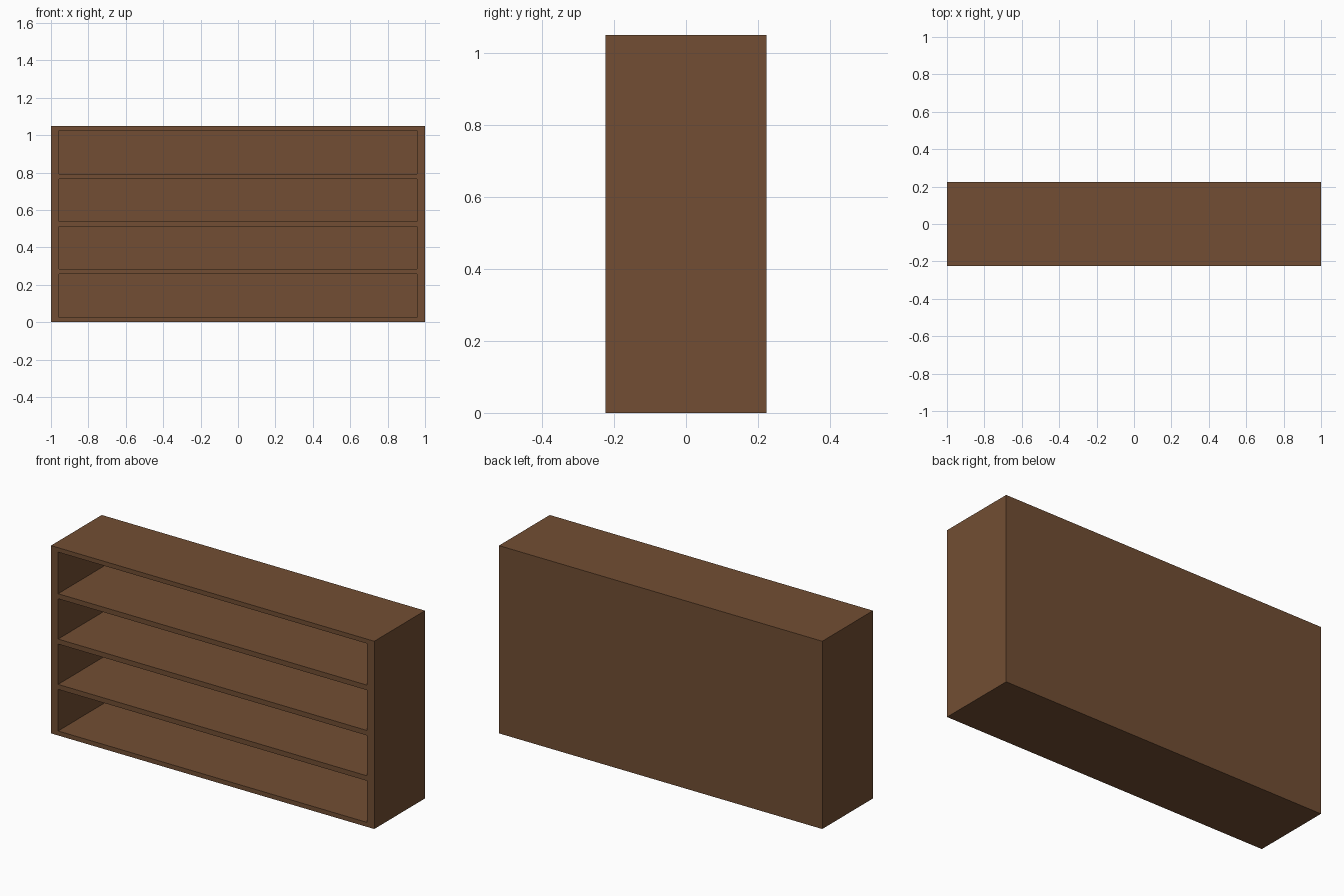
import bpy, bmesh
from mathutils import Matrix

if "Cube" in bpy.data.objects:
    bpy.data.objects.remove(bpy.data.objects["Cube"])

W, D, H = 2.0, 0.448, 1.05          # overall size
SIDE, SLAB, BACK = 0.044, 0.025, 0.025   # panel thicknesses

wood = bpy.data.materials.new("brown wood")
wood.diffuse_color = (0.168, 0.076, 0.033, 1.0)
wood.use_nodes = True
wood.node_tree.nodes["Principled BSDF"].inputs["Base Color"].default_value = wood.diffuse_color


def box_mesh(size, centre):
    bm = bmesh.new()
    bmesh.ops.create_cube(bm, size=1.0, matrix=Matrix.Translation(centre) @ Matrix.Diagonal((*size, 1.0)))
    return bm


def finish(bm, name):
    bmesh.ops.recalc_face_normals(bm, faces=bm.faces)
    mesh = bpy.data.meshes.new(name)
    bm.to_mesh(mesh)
    bm.free()
    mesh.materials.append(wood)
    obj = bpy.data.objects.new(name, mesh)
    bpy.context.collection.objects.link(obj)
    return obj


# Cabinet case: one box with a pocket sunk into its front face
bm = box_mesh((W, D, H), (0, 0, H / 2))
front = min(bm.faces, key=lambda f: f.calc_center_median().y)
bmesh.ops.inset_region(bm, faces=[front], thickness=0.02)
for v in front.verts:
    v.co.x = (W / 2 - SIDE) * (1 if v.co.x > 0 else -1)
    v.co.z = H - SLAB if v.co.z > H / 2 else SLAB
pocket = bmesh.ops.extrude_discrete_faces(bm, faces=[front])["faces"][0]
for v in pocket.verts:
    v.co.y = D / 2 - BACK
finish(bm, "cabinet_case")

# Three shelves, flush with the front edge
for i in range(3):
    z = H / 2 + (i - 1) * 0.2535
    bm = box_mesh((W - 2 * SIDE, D - BACK, 0.028), (0, -BACK / 2, z))
    finish(bm, f"shelf_{i + 1}")
